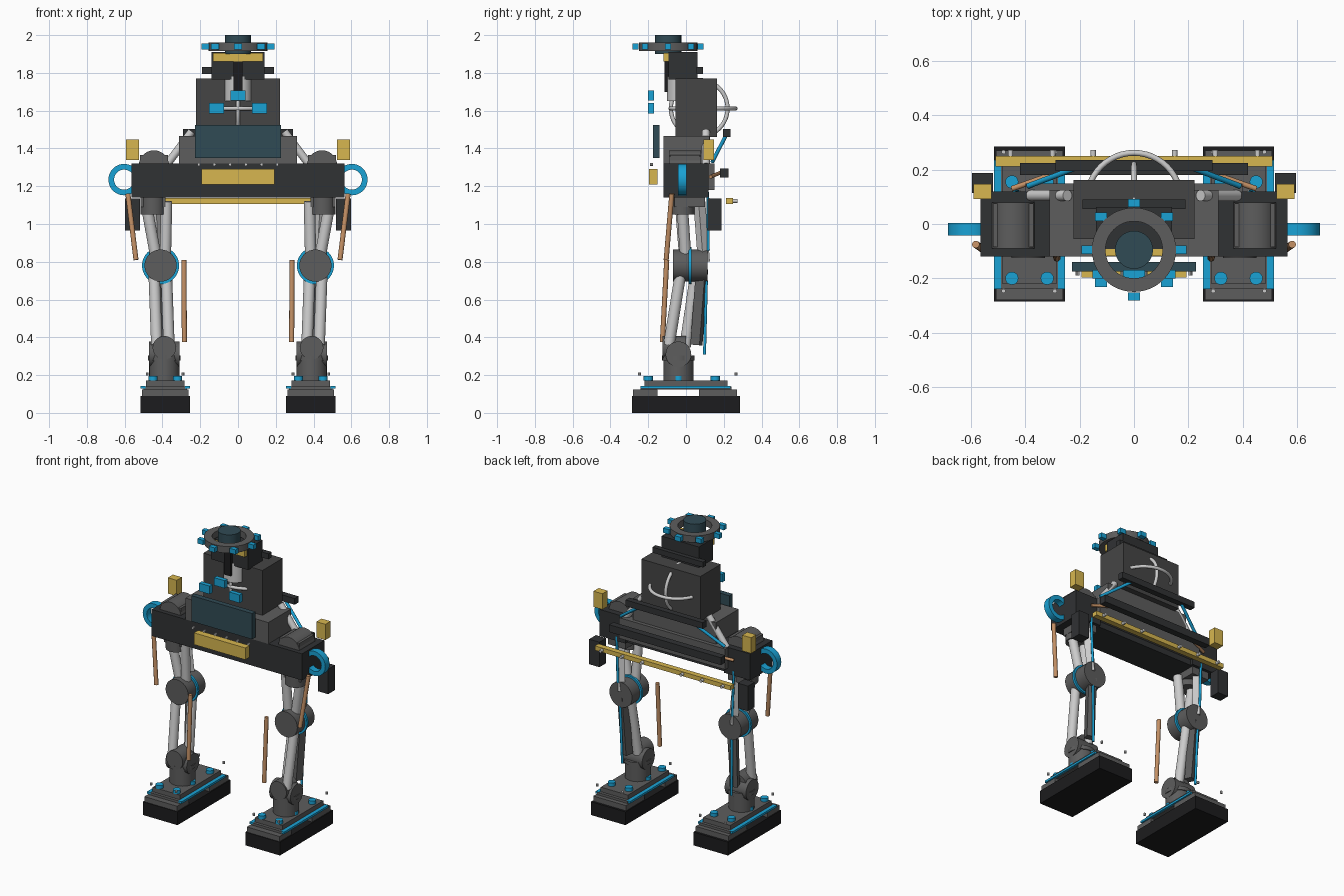
import bpy, bmesh, math
from mathutils import Vector, Matrix

if "Cube" in bpy.data.objects:
    bpy.data.objects.remove(bpy.data.objects["Cube"])


def mat(name, c):
    m = bpy.data.materials.new(name)
    m.diffuse_color = (*c, 1)
    m.use_nodes = True
    m.node_tree.nodes["Principled BSDF"].inputs["Base Color"].default_value = m.diffuse_color
    return m


BLUE = mat("blue", (0.01, 0.36, 0.66))
GOLD = mat("gold", (0.68, 0.47, 0.08))
COPPER = mat("copper", (0.55, 0.28, 0.13))
DARK = mat("dark", (0.03, 0.032, 0.034))
BLACK = mat("black", (0.012, 0.012, 0.013))
IRON = mat("iron", (0.11, 0.11, 0.11))
STEEL = mat("steel", (0.55, 0.55, 0.54))
GLASS = mat("glass", (0.03, 0.07, 0.09))


def finish(name, bm, m, mirror):
    bmesh.ops.recalc_face_normals(bm, faces=bm.faces)
    me = bpy.data.meshes.new(name)
    bm.to_mesh(me)
    bm.free()
    ob = bpy.data.objects.new(name, me)
    bpy.context.collection.objects.link(ob)
    if m:
        me.materials.append(m)
    if mirror:
        ob.modifiers.new("mirror", 'MIRROR')
    return ob


def box(name, x, y, z, m=IRON, mirror=False):
    bm = bmesh.new()
    mid = [(a + b) / 2 for a, b in (x, y, z)]
    size = [b - a for a, b in (x, y, z)]
    bmesh.ops.create_cube(bm, size=1, matrix=Matrix.Translation(mid) @ Matrix.Diagonal((*size, 1)))
    return finish(name, bm, m, mirror)


def smooth(ob):
    bpy.ops.object.select_all(action='DESELECT')
    ob.select_set(True)
    bpy.context.view_layer.objects.active = ob
    bpy.ops.object.shade_smooth_by_angle(angle=math.radians(35))
    return ob


def rod(name, p, q, r, m=IRON, mirror=False, seg=32):
    p, q = Vector(p), Vector(q)
    d = q - p
    bm = bmesh.new()
    M = Matrix.Translation((p + q) / 2) @ d.to_track_quat('Z', 'Y').to_matrix().to_4x4()
    if seg == 4:
        M = M @ Matrix.Rotation(math.pi / 4, 4, 'Z')
    bmesh.ops.create_cone(bm, cap_ends=True, segments=seg, radius1=r, radius2=r, depth=d.length, matrix=M)
    return smooth(finish(name, bm, m, mirror))


def ring(name, c, axis, prof, m=IRON, mirror=False, seg=48):
    """Revolve a closed (radius, height) profile about an axis through c."""
    bm = bmesh.new()
    M = Matrix.Translation(c) @ Vector(axis).to_track_quat('Z', 'Y').to_matrix().to_4x4()
    loops = []
    for i in range(seg):
        a = 2 * math.pi * i / seg
        loops.append([bm.verts.new(M @ Vector((r * math.cos(a), r * math.sin(a), h))) for r, h in prof])
    n = len(prof)
    for i in range(seg):
        A, B = loops[i], loops[(i + 1) % seg]
        for j in range(n):
            bm.faces.new((A[j], A[(j + 1) % n], B[(j + 1) % n], B[j]))
    return smooth(finish(name, bm, m, mirror))


def flat(ri, ro, h):
    return [(ri, -h / 2), (ro, -h / 2), (ro, h / 2), (ri, h / 2)]


def rnd(R, r):
    return [(R + r * math.cos(k * math.pi / 6), r * math.sin(k * math.pi / 6)) for k in range(12)]


# feet
box("sole", (.255, .515), (-.285, .285), (0, .09), BLACK, True)
box("toe_pad", (.262, .508), (-.28, -.15), (.09, .125), IRON, True)
box("heel_pad", (.262, .508), (.07, .27), (.09, .125), IRON, True)
for x in (.255, .49):
    box("foot_trim", (x, x + .025), (-.24, .235), (.128, .142), BLUE, True)
box("foot_plate", (.27, .5), (-.24, .24), (.125, .141), IRON, True)
box("foot_top", (.283, .487), (-.22, .22), (.141, .172), IRON, True)
for x in (.32, .45):
    for y in (-.2, -.04, .155):
        rod("foot_bolt", (x, y, .172), (x, y, .195), .024, BLUE, True, 20)
    for y in (-.247, .265):
        rod("foot_pin", (x * 1.45 - .172, y, .198), (x * 1.45 - .172, y, .213), .008, STEEL, True, 10)

# ankles
rod("ankle_post", (.39, -.04, .172), (.39, -.04, .28), .08, IRON, True)
rod("ankle_collar", (.39, -.04, .278), (.39, -.04, .304), .086, IRON, True)
rod("ankle_pivot", (.31, -.04, .31), (.47, -.04, .31), .068, IRON, True)
rod("ankle_roll", (.39, -.125, .345), (.39, -.0, .345), .062, IRON, True)

# shins
rod("shin_front_tube", (.43, -.09, .36), (.445, -.025, .76), .03, STEEL, True)
rod("shin_rear_tube", (.365, -.005, .35), (.38, .055, .76), .03, STEEL, True)
rod("shin_beam", (.405, .055, .36), (.415, .085, .76), .036, IRON, True, 4)
rod("shin_cable", (.41, .098, .31), (.42, .108, .70), .008, BLUE, True, 12)

# knees
rod("knee_drum", (.41, -.07, .78), (.41, .115, .78), .085, IRON, True)
ring("knee_band", (.41, .022, .78), (0, 1, 0), flat(.083, .098, .016), BLUE, True)

# thighs and hips
rod("thigh_front_tube", (.385, -.005, .8), (.378, -.03, 1.12), .03, STEEL, True)
rod("thigh_outer_tube", (.43, .0, .8), (.485, -.02, 1.1), .03, STEEL, True)
rod("thigh_rear_tube", (.42, .095, .8), (.44, .07, 1.12), .032, STEEL, True, 4)
rod("thigh_cable", (.43, .118, .86), (.44, .115, 1.17), .008, BLUE, True, 12)
box("hip_block", (.385, .515), (-.06, .1), (1.09, 1.14), IRON, True)
rod("hip_socket", (.45, -.02, 1.05), (.45, -.02, 1.14), .065, IRON, True)

# copper hoses
rod("upper_hose", (.583, -.075, 1.16), (.54, -.105, .81), .0135, COPPER, True, 16)
rod("lower_hose", (.286, -.102, .81), (.284, -.125, .375), .0135, COPPER, True, 16)

# pelvis and side gear
box("pelvis", (-.565, .565), (-.12, .102), (1.14, 1.32), DARK)
box("pelvis_side_block", (.37, .565), (-.12, .12), (1.14, 1.32), DARK, True)
box("rear_panel", (-.4, .4), (.1, .15), (1.18, 1.32))
rod("shoulder_drum", (.445, -.09, 1.31), (.445, .08, 1.31), .08, IRON, True)
box("shoulder_base", (.37, .52), (-.085, .075), (1.3, 1.365), IRON, True)
ring("side_ring", (.603, -.02, 1.235), (0, 1, 0), flat(.053, .083, .046), BLUE, True)
box("side_pack", (.52, .597), (.115, .187), (.965, 1.135), DARK, True)
box("side_lamp", (.525, .592), (.092, .147), (1.34, 1.447), GOLD, True)

# rear rails
box("rear_bumper", (-.51, .51), (.212, .25), (1.107, 1.137), GOLD)
for x in (.15, .3, .455):
    rod("bumper_pin", (x, .25, 1.122), (x, .272, 1.122), .01, STEEL, True, 12)
box("rear_lower_rail", (-.42, .42), (.18, .225), (1.245, 1.295), DARK)
box("rear_upper_rail", (-.29, .29), (.195, .235), (1.46, 1.502), DARK)
rod("rear_strut", (.2, .212, 1.47), (.39, .14, 1.33), .01, BLUE, True, 12)
rod("rear_pipe", (.28, .19, 1.275), (.45, .13, 1.25), .01, COPPER, True, 12)

# front fittings
box("front_lamp", (-.193, .193), (-.197, -.152), (1.21, 1.29), GOLD)
for i in range(6):
    x = -.208 + i * .0832
    rod("front_pin", (x, -.19, 1.315), (x, -.174, 1.315), .008, STEEL, False, 10)
box("windscreen", (-.228, .228), (-.175, -.14), (1.35, 1.525), GLASS)

# torso
box("waist", (-.312, .312), (-.12, .125), (1.32, 1.465))
box("chest", (-.222, .222), (-.055, .163), (1.46, 1.77), mat("charcoal", (.06, .06, .06)))
rod("shoulder_strut", (.245, .105, 1.49), (.38, .105, 1.31), .021, STEEL, True, 24)
ring("gyro_horizontal", (0, .09, 1.612), (0, 0, 1), rnd(.172, .011), STEEL)
ring("gyro_vertical", (0, .07, 1.612), (1, 0, 0), rnd(.15, .011), STEEL)
box("chest_lamp", (.073, .153), (-.2, -.17), (1.585, 1.64), BLUE, True)
box("chest_lamp_top", (-.04, .04), (-.2, -.17), (1.655, 1.707), BLUE)

# neck and head
rod("neck", (0, -.028, 1.65), (0, -.028, 1.78), .073, STEEL)
box("head", (-.14, .14), (-.092, .062), (1.765, 1.91), DARK)
box("head_rear_bar", (-.19, .19), (.055, .09), (1.795, 1.832), DARK)
box("nose_bar", (-.024, .024), (-.115, -.085), (1.7, 1.91), BLACK)
box("visor", (-.133, .133), (-.118, -.088), (1.86, 1.905), GOLD)
ring("crown_ring", (0, -.095, 1.938), (0, 0, 1), flat(.105, .155, .045))
for i in range(8):
    a = i * math.pi / 4
    x, y = .172 * math.cos(a), -.095 + .172 * math.sin(a)
    box("crown_lamp", (x - .022, x + .022), (y - .015, y + .015), (1.924, 1.956), BLUE)
rod("lens", (0, -.095, 1.9), (0, -.095, 2.0), .07, GLASS)
